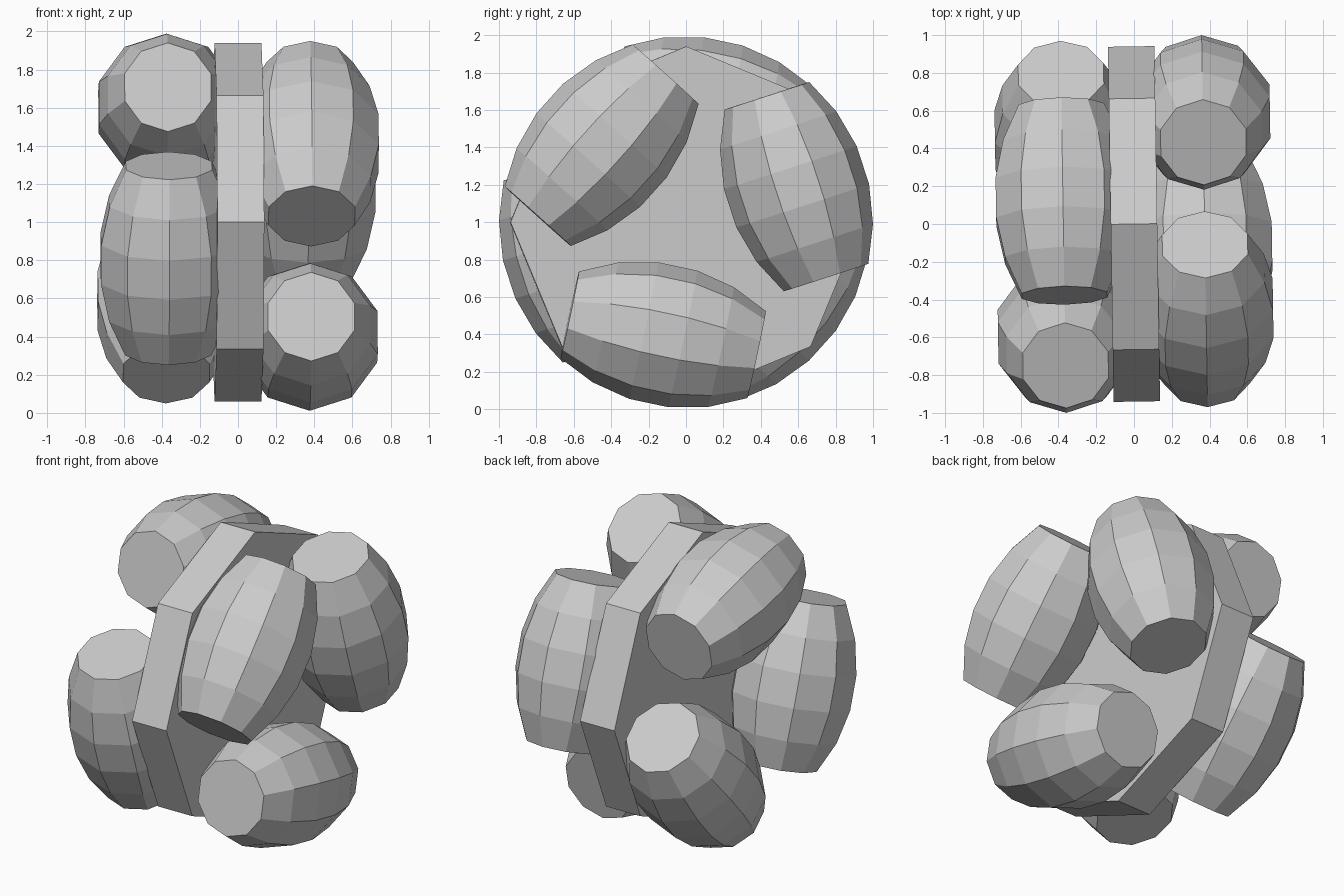
import bpy, bmesh
from math import sin, cos, pi, radians, sqrt, asin
from mathutils import Matrix

if "Cube" in bpy.data.objects:
    bpy.data.objects.remove(bpy.data.objects["Cube"])

TILT = Matrix.Translation((0, 0, 1)) @ Matrix.Rotation(0.016, 4, 'Z')
RIM, PITCH, HALF = 0.994, 0.615, 0.511   # rim radius, roller axis distance, half length
SIDES, BANDS = 10, 5


def add_object(name, bm, matrix):
    bmesh.ops.recalc_face_normals(bm, faces=bm.faces)
    mesh = bpy.data.meshes.new(name)
    bm.to_mesh(mesh)
    bm.free()
    ob = bpy.data.objects.new(name, mesh)
    bpy.context.collection.objects.link(ob)
    ob.matrix_world = matrix
    return ob


def barrel():
    """Barrel along local z whose outer curve follows the wheel rim."""
    bm = bmesh.new()
    a = asin(HALF / RIM)
    rings = []
    for i in range(BANDS + 1):
        t = -a + 2 * a * i / BANDS
        r = RIM * cos(t) - PITCH
        rings.append([bm.verts.new((r * cos(2 * pi * k / SIDES),
                                    r * sin(2 * pi * k / SIDES),
                                    RIM * sin(t))) for k in range(SIDES)])
    for lo, hi in zip(rings, rings[1:]):
        for k in range(SIDES):
            n = (k + 1) % SIDES
            bm.faces.new((lo[k], lo[n], hi[n], hi[k]))
    bm.faces.new(rings[0])
    bm.faces.new(rings[-1])
    return bm


# octagonal hub plate, axle along x
bm = bmesh.new()
bmesh.ops.create_cone(bm, cap_ends=True, segments=8, radius1=0.94, radius2=0.94, depth=0.246,
                      matrix=Matrix.Rotation(pi / 2, 4, 'Y'))
add_object("hub_plate", bm, TILT)

# two staggered rows of three rollers
for side, x, start in (("right", 0.374, 18), ("left", -0.374, 78)):
    for i in range(3):
        # turn about the axle so that local +y points outward at this angle
        spin = Matrix.Rotation(radians(start + 120 * i), 4, 'X')
        place = Matrix.Translation((x, PITCH * cos(radians(start + 120 * i)),
                                    PITCH * sin(radians(start + 120 * i))))
        add_object(f"{side}_roller_{i + 1}", barrel(),
                   TILT @ place @ spin @ Matrix.Rotation(pi / 2, 4, 'Z'))
